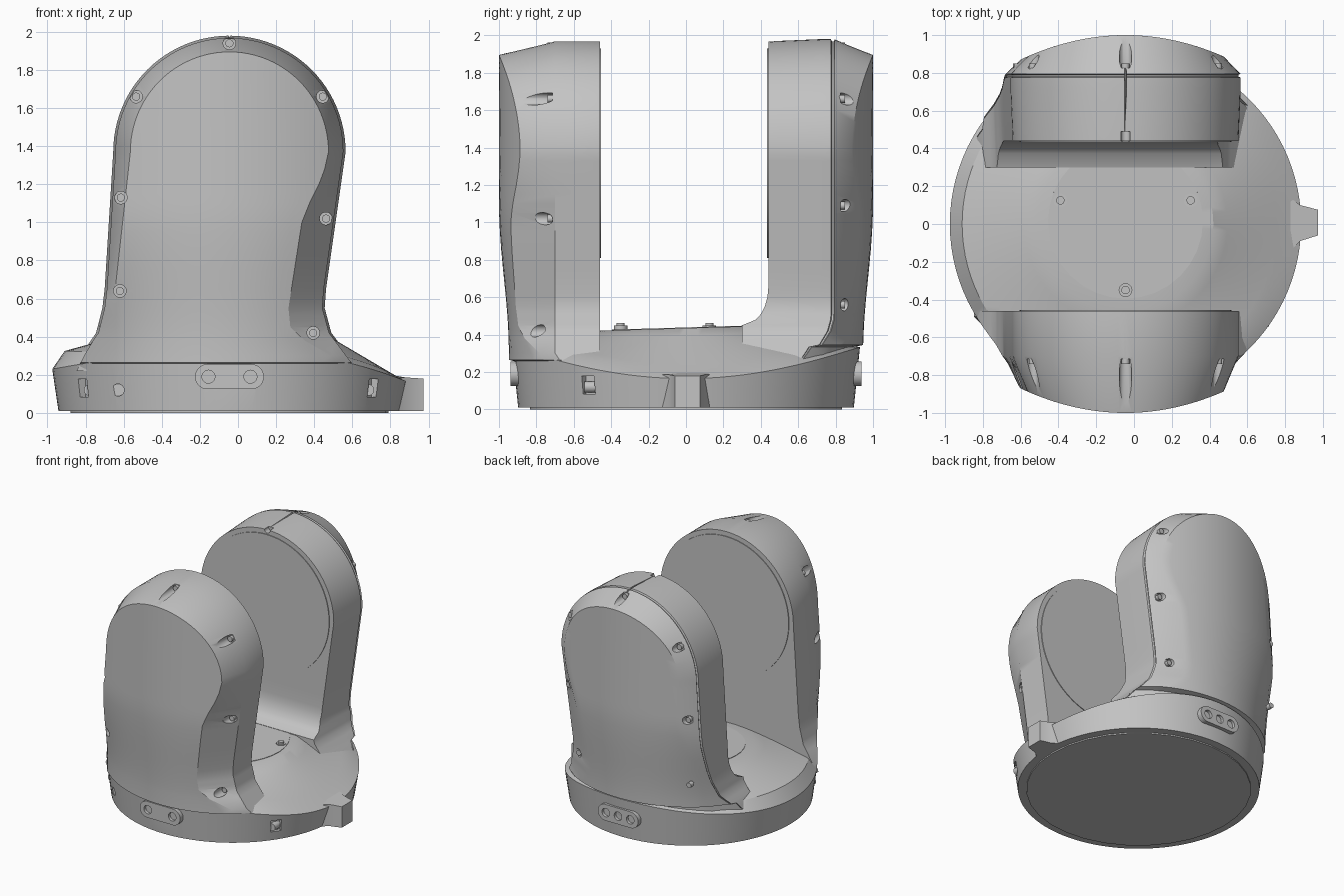
import bpy, bmesh, math
from math import sin, cos, pi, sqrt, radians

cube = bpy.data.objects.get("Cube")
if cube:
    bpy.data.objects.remove(cube, do_unlink=True)

grey = bpy.data.materials.new("housing_grey")
grey.use_nodes = True
COL = (0.55, 0.55, 0.55, 1)
grey.diffuse_color = COL
grey.node_tree.nodes["Principled BSDF"].inputs["Base Color"].default_value = COL

CX = -0.045   # axis of the base and arms
HUB = 1.37    # height of the arm arc centre


def finish(ob, angle=30):
    ob.data.materials.clear()
    ob.data.materials.append(grey)
    bpy.ops.object.select_all(action='DESELECT')
    ob.select_set(True)
    bpy.context.view_layer.objects.active = ob
    bpy.ops.object.shade_smooth_by_angle(angle=radians(angle))
    return ob


def loft(name, rings):
    """Closed skin through equal-length rings, capped at both ends."""
    bm = bmesh.new()
    vs = [[bm.verts.new(p) for p in ring] for ring in rings]
    n = len(rings[0])
    for a, b in zip(vs, vs[1:]):
        for i in range(n):
            j = (i + 1) % n
            bm.faces.new((a[i], a[j], b[j], b[i]))
    bm.faces.new(vs[0])
    bm.faces.new(vs[-1])
    bmesh.ops.remove_doubles(bm, verts=bm.verts, dist=0.0001)
    bmesh.ops.recalc_face_normals(bm, faces=bm.faces)
    me = bpy.data.meshes.new(name)
    bm.to_mesh(me)
    bm.free()
    ob = bpy.data.objects.new(name, me)
    bpy.context.collection.objects.link(ob)
    return ob


def cyl(name, loc, r, depth, along_y=False):
    bpy.ops.mesh.primitive_cylinder_add(vertices=32, radius=r, depth=depth, location=loc,
                                        rotation=(pi / 2 if along_y else 0, 0, 0))
    ob = bpy.context.object
    ob.name = name
    return ob


def box(name, loc, size, turn=0):
    bpy.ops.mesh.primitive_cube_add(size=1, location=loc, rotation=(0, 0, turn))
    ob = bpy.context.object
    ob.name = name
    ob.scale = size
    return ob


def cut(target, cutter):
    cutter.hide_render = True
    mod = target.modifiers.new("cut", 'BOOLEAN')
    mod.operation = 'DIFFERENCE'
    mod.solver = 'EXACT'
    mod.object = cutter
    bpy.context.view_layer.objects.active = target
    bpy.ops.object.modifier_apply(modifier=mod.name)
    bpy.data.objects.remove(cutter, do_unlink=True)


def table(pts, z):
    """Linear interpolation in a short list of (z, value)."""
    for (a, p), (b, q) in zip(pts, pts[1:]):
        if z <= b:
            return p + (q - p) * max(0, (z - a) / (b - a))
    return pts[-1][1]


# Base drum with a sloping deck
def base_ring(q, level):
    ring = []
    for i in range(96):
        t = 2 * pi * i / 96
        s2, w = sin(t) ** 2, 0.5 - 0.5 * cos(t)
        rim = (0.165 + 0.17 * s2) * (1 - w) + (0.23 + 0.1 * s2) * w
        crease = (rim + 0.035) * (1 - w) + 0.325 * w
        x, y = CX + 0.93 * q * cos(t), 0.93 * q * sin(t)
        if level == 'floor':
            z = 0.01
        elif level == 'rim':
            z = rim
        else:
            k = min(1, (0.93 - q) / 0.43)
            z = crease + (0.435 + 0.03 * y - crease) * k
        ring.append((x, y, z))
    return ring


base = loft("base_drum", [base_ring(0.965, 'floor'), base_ring(1, 'rim')] +
            [base_ring(q, 'deck') for q in (0.93, 0.86, 0.79, 0.72, 0.65, 0.58, 0.5, 0.3, 0.1)])
for x, y in ((-0.82, -0.5), (0.72, -0.53)):
    cut(base, box("pocket_cutter", (x, y, 0.13), (0.08, 0.1, 0.095), math.atan2(y, x - CX) + pi / 2))
    finish(cyl("base_pocket_screw", (x * 0.95, y * 0.95, 0.12), 0.03, 0.08, True))
cut(base, cyl("hole_cutter", (-0.63, -0.74, 0.12), 0.032, 0.12, True))
cut(base, box("recess_cutter", (CX, -0.94, 0.19), (0.39, 0.06, 0.17)))
finish(base)
finish(cyl("bottom_plate", (CX, 0, 0.01), 0.835, 0.02))

# Cable spout on the left side of the drum
plan = [(0.6, -0.2), (0.80, -0.17), (0.88, -0.09), (0.975, -0.06),
        (0.975, 0.075), (0.88, 0.1), (0.80, 0.16), (0.6, 0.2)]
finish(loft("side_spout", [[(x, y, 0.01) for x, y in plan],
                           [(x, y, 0.18 + 0.3 * max(0, 0.9 - x) - 0.35 * max(0, abs(y) - 0.1))
                            for x, y in plan]]))

# Deck turntable and its bolts
disc = finish(cyl("turntable", (CX, 0.015, 0.43), 0.41, 0.018))
disc.rotation_euler.x = 0.03
for x, y in ((-0.39, 0.125), (0.30, 0.125), (CX, -0.35)):
    finish(cyl("deck_bolt_washer", (x, y, 0.43), 0.036, 0.035))
    finish(cyl("deck_bolt", (x, y, 0.44), 0.022, 0.045))

# Arm outlines as (height, x)
OUT_L = [(0.22, -0.86), (0.34, -0.80), (0.42, -0.745), (0.55, -0.712), (0.65, -0.70), (HUB, -0.655)]
OUT_R = [(0.22, 0.64), (0.34, 0.55), (0.42, 0.49), (0.55, 0.455), (0.65, 0.462), (HUB, 0.565)]
FACE_L = [(0.22, -0.70), (0.42, -0.665), (0.6, -0.65), (HUB, -0.565)]
FACE_R = [(0.22, 0.53), (0.32, 0.48), (0.38, 0.35), (0.45, 0.275), (0.55, 0.265), (1.0, 0.335),
          (1.1, 0.375), (1.2, 0.425), (1.28, 0.455), (HUB, 0.475)]


def outer_depth(x, z):
    """Bulged outer skin, following the drum near the bottom."""
    round_y = sqrt(max(0.2, 0.947 ** 2 - (x - CX) ** 2))
    k = min(1, max(0, (z - 0.3) / 0.8))
    k = k * k * (3 - 2 * k)
    return round_y * (1 - k) + (1.0 - 0.42 * (x - CX) ** 2) * k


def make_arm(name, side, y_in, fillet, step, bands):
    heights = sorted({0.22, step - 0.012, step, 0.30, 0.38, 0.42, 0.45, 0.48, 0.51, 0.55, 0.6, 0.65,
                      0.75, 0.85, 0.95, 1.0, 1.05, 1.1, 1.15, 1.2, 1.24, 1.28, 1.33, HUB})
    rows = [(z, None) for z in heights] + [(HUB, a * pi / 48) for a in range(1, 24)] + [(HUB, pi / 2 - 0.01)]
    rings = []
    for z, a in rows:
        def edge(left, right, sgn, rise, inset=0):
            x = table(left if sgn < 0 else right, z)
            if a is None:
                return x - sgn * inset, z
            return CX + (x - sgn * inset - CX) * cos(a), HUB + (rise - inset) * sin(a)

        def outer(sgn, inset):
            return edge(OUT_L, OUT_R, sgn, 0.61, inset)

        f = min(1, max(0, (0.65 - z) / 0.2)) if a is None else 0
        yi = y_in - fillet * (1 - sqrt(1 - f * f))
        (fl, zf), (fr, _) = edge(FACE_L, FACE_R, -1, 0.525), edge(FACE_L, FACE_R, 1, 0.525)
        drop = 0.05 if z < step else 0

        def depths(x, zz):
            yo = max(yi + 0.04, outer_depth(x, zz) - drop)
            xo = outer_depth(outer(-1 if x < CX else 1, 0)[0], zz) - drop
            lim = max(yi + 0.03, min(yo, xo) - 0.012)
            return yo, min(1, (lim - yi) / (bands[-1][0] - yi))

        ring = []
        for sgn, x in ((-1, fl), (1, fr)):
            shrink = depths(x, zf)[1]
            part = []
            for y, inset in [(yi, 0.012)] + bands:
                px, pz = outer(sgn, inset)
                part.append((px, side * (yi + (y - yi) * shrink), pz))
            ring.append(part)
        n = 16
        skin = []
        for i in range(n + 1):
            x = fl + (fr - fl) * i / n
            skin.append((x, side * depths(x, zf)[0], zf))
        rings.append(ring[0] + skin + ring[1][::-1])
    return loft(name, rings)


front_arm = make_arm("front_arm", -1, 0.46, 0, 0.265, [(0.70, 0.012)])
rear_arm = make_arm("rear_arm", 1, 0.44, 0.14, 0.345,
                    [(0.72, 0), (0.775, 0), (0.78, 0.012), (0.79, 0.012), (0.795, 0.002)])

# Screw pockets round the arm covers
FRONT_SCREWS = [(CX, 1.94), (-0.535, 1.66), (0.445, 1.66), (-0.615, 1.13), (0.462, 1.02), (-0.62, 0.64), (0.395, 0.42)]
REAR_SCREWS = [(CX, 1.94), (-0.535, 1.66), (0.445, 1.66), (-0.615, 1.09), (0.462, 1.09), (-0.62, 0.56), (0.37, 0.56)]
for arm, side, floor, spots in ((front_arm, -1, 0.715, FRONT_SCREWS), (rear_arm, 1, 0.825, REAR_SCREWS)):
    for x, z in spots:
        cut(arm, cyl("pocket_cutter", (x, side * (floor + 0.2), z), 0.033, 0.4, True))
        finish(cyl("cover_screw", (x, side * (floor + 0.005), z), 0.021, 0.04, True))
cut(rear_arm, cyl("notch_cutter", (CX, 0.45, 1.965), 0.024, 0.08, True))
finish(front_arm)
finish(rear_arm)

# Pivot plates on the inner faces
for name, y in (("front_pivot_plate", -0.459), ("rear_pivot_plate", 0.439)):
    bpy.ops.mesh.primitive_cylinder_add(vertices=96, radius=0.56, depth=0.01, location=(CX, y, HUB),
                                        rotation=(pi / 2, 0, 0))
    bpy.context.object.name = name
    finish(bpy.context.object)

# Connector plates on the drum, front and rear
for name, side, holes in (("front_connector", -1, (-0.11, 0.11)), ("rear_connector", 1, (-0.11, 0, 0.11))):
    pill = []
    for i in range(32):
        t = 2 * pi * (i + 0.5) / 32
        pill.append((CX + (0.115 if cos(t) > 0 else -0.115) + 0.066 * cos(t), 0.19 + 0.066 * sin(t)))
    plate = loft(name, [[(x, side * y, z) for x, z in pill] for y in (0.85, 0.938)])
    for dx in holes:
        cut(plate, cyl("hole_cutter", (CX + dx, side * 0.94, 0.19), 0.034, 0.05, True))
    finish(plate)
